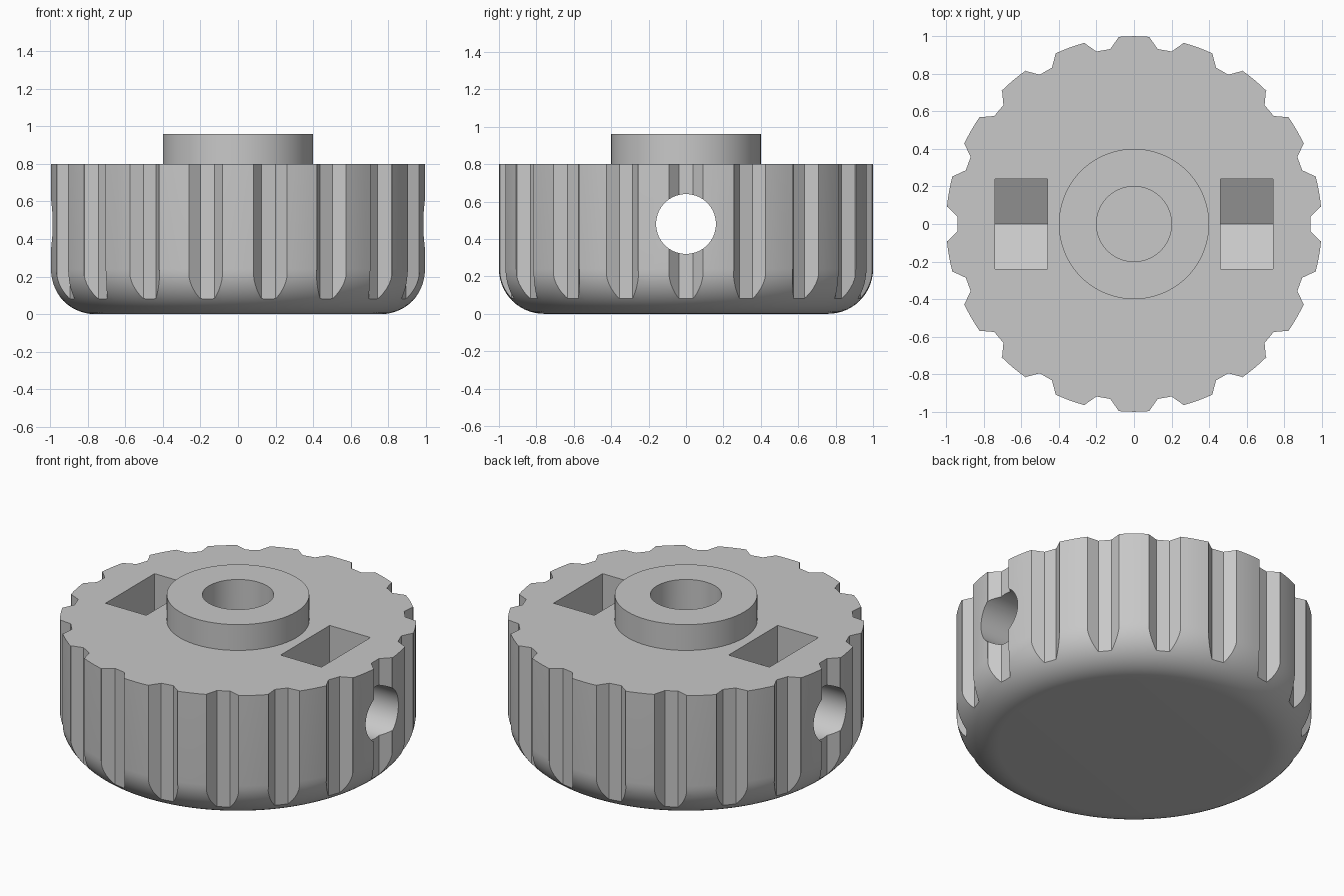
import bpy, bmesh, math
from mathutils import Matrix, Vector

if "Cube" in bpy.data.objects:
    bpy.data.objects.remove(bpy.data.objects["Cube"])

grey = bpy.data.materials.new("light grey")
grey.use_nodes = True
colour = (0.58, 0.58, 0.58, 1)
grey.diffuse_color = colour
grey.node_tree.nodes["Principled BSDF"].inputs["Base Color"].default_value = colour


def to_object(bm, name):
    bmesh.ops.recalc_face_normals(bm, faces=bm.faces)
    mesh = bpy.data.meshes.new(name)
    bm.to_mesh(mesh)
    bm.free()
    mesh.materials.append(grey)
    ob = bpy.data.objects.new(name, mesh)
    bpy.context.collection.objects.link(ob)
    return ob


def revolve(points, name, steps=144):
    bm = bmesh.new()
    verts = [bm.verts.new((r, 0, z)) for r, z in points]
    edges = [bm.edges.new(pair) for pair in zip(verts, verts[1:])]
    bmesh.ops.spin(bm, geom=verts + edges, axis=(0, 0, 1), cent=(0, 0, 0),
                   angle=math.tau, steps=steps, use_duplicate=False)
    bmesh.ops.remove_doubles(bm, verts=bm.verts, dist=1e-5)
    return to_object(bm, name)


def prism(bm, sides, radius, depth, matrix):
    bmesh.ops.create_cone(bm, cap_ends=True, segments=sides, radius1=radius,
                          radius2=radius, depth=depth, matrix=matrix)


# Knob body: rounded lower rim, raised boss and blind centre bore
fillet = 0.24
arc = [math.radians(90 * i / 14) for i in range(15)]
profile = [(0, 0)]
profile += [(1 - fillet + fillet * math.sin(a), fillet - fillet * math.cos(a)) for a in arc]
profile += [(1, 0.8), (0.4, 0.8), (0.4, 0.96), (0.2, 0.96), (0.2, 0.16), (0, 0.16)]
knob = revolve(profile, "knob_body")

# Grip grooves: octagonal cutters around the rim
bm = bmesh.new()
for i in range(18):
    turn = Matrix.Rotation(math.tau * i / 18, 4, 'Z')
    place = Matrix.Translation((1.03, 0, 0.58)) @ Matrix.Rotation(math.pi / 8, 4, 'Z')
    prism(bm, 8, 0.098, 1.0, turn @ place)
grooves = to_object(bm, "groove_cutter")

# Screw hole right through from side to side
bm = bmesh.new()
prism(bm, 64, 0.16, 2.4, Matrix.Translation((0, 0, 0.48)) @ Matrix.Rotation(math.pi / 2, 4, 'Y'))
screw_hole = to_object(bm, "screw_hole_cutter")

# Nut pockets: straight walls down to a V-shaped floor
bm = bmesh.new()
half, point = 0.24, 0.24 / math.cos(math.pi / 6)
outline = [(-half, 1), (-half, 0.48 - point / 2), (0, 0.48 - point),
           (half, 0.48 - point / 2), (half, 1)]
for x in (-0.74, 0.46):
    face = bm.faces.new([bm.verts.new((x, y, z)) for y, z in outline])
    side = bmesh.ops.extrude_face_region(bm, geom=[face])
    moved = [v for v in side["geom"] if isinstance(v, bmesh.types.BMVert)]
    bmesh.ops.translate(bm, verts=moved, vec=Vector((0.28, 0, 0)))
    if not face.is_valid or len(face.link_faces if hasattr(face, "link_faces") else []) < 0:
        continue
pockets = to_object(bm, "nut_pocket_cutter")

# Cut everything out, then keep only the finished knob
cutters = (grooves, pockets, screw_hole)
for cutter in cutters:
    cutter.hide_render = True
    mod = knob.modifiers.new(cutter.name, 'BOOLEAN')
    mod.operation = 'DIFFERENCE'
    mod.solver = 'EXACT'
    mod.object = cutter

bpy.context.view_layer.update()
graph = bpy.context.evaluated_depsgraph_get()
finished = bpy.data.meshes.new_from_object(knob.evaluated_get(graph))
knob.modifiers.clear()
knob.data = finished
finished.materials.clear()
finished.materials.append(grey)
for cutter in cutters:
    bpy.data.objects.remove(cutter)

# Smooth curved walls, crisp edges
bpy.ops.object.select_all(action='DESELECT')
knob.select_set(True)
bpy.context.view_layer.objects.active = knob
bpy.ops.object.shade_smooth_by_angle(angle=math.radians(25))
